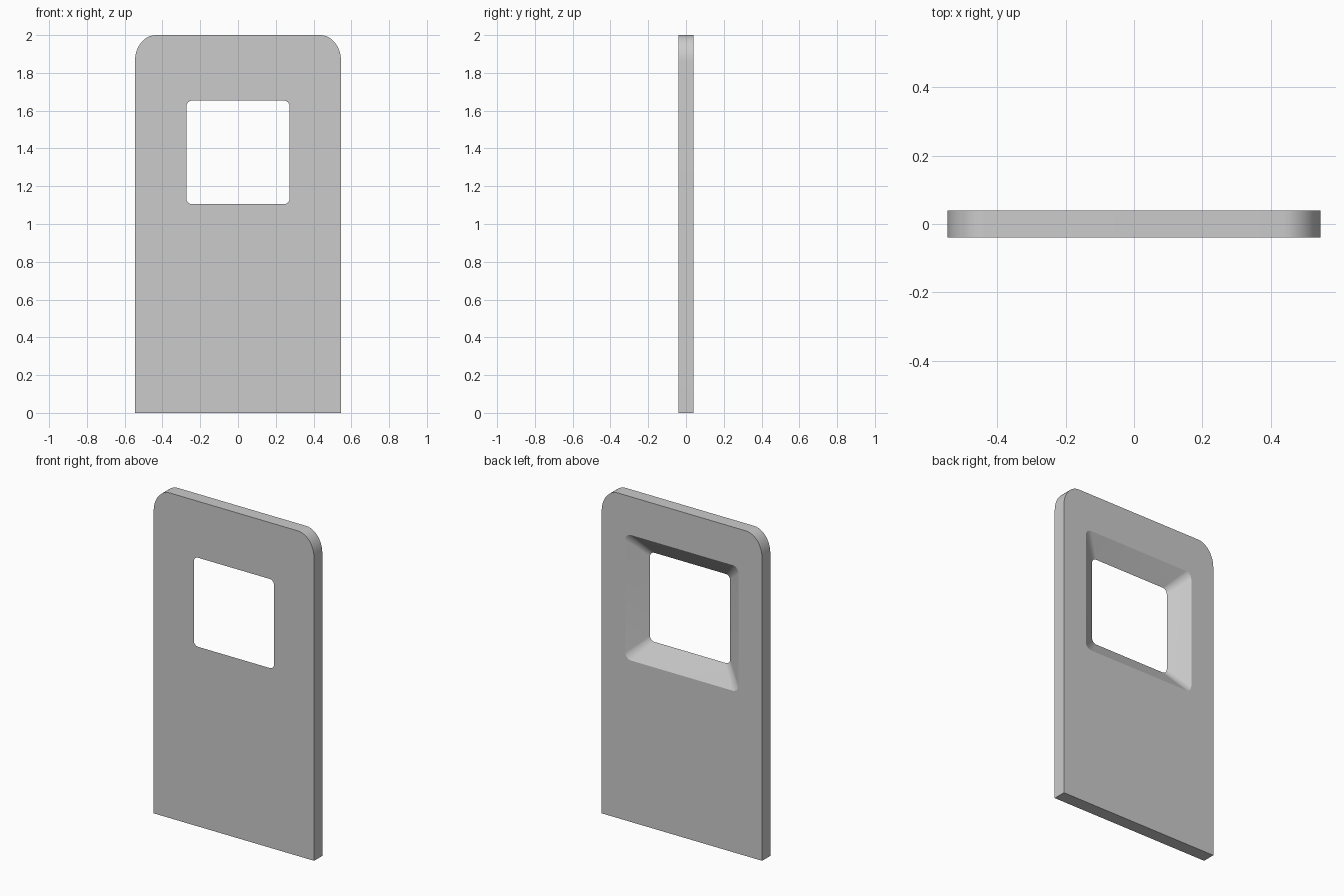
import bpy, bmesh, math

if "Cube" in bpy.data.objects:
    bpy.data.objects.remove(bpy.data.objects["Cube"])


def rounded_rect(x, z0, z1, top, bottom, y, seg=12):
    """Points around a rectangle; top/bottom are (rx, rz) corner radii, or None for sharp."""
    corners = [(1, z1, 0, top), (-1, z1, 90, top), (-1, z0, 180, bottom), (1, z0, 270, bottom)]
    pts = []
    for sx, z, start, radii in corners:
        if radii is None:
            pts.append((sx * x, y, z))
            continue
        rx, rz = radii
        cx = sx * (x - rx)
        cz = z - rz if z == z1 else z + rz
        for i in range(seg + 1):
            a = math.radians(start + 90 * i / seg)
            pts.append((cx + rx * math.cos(a), y, cz + rz * math.sin(a)))
    return pts


def add_ring(bm, pts):
    verts = [bm.verts.new(p) for p in pts]
    edges = [bm.edges.new((verts[i - 1], verts[i])) for i in range(len(verts))]
    return verts, edges


def wall(bm, a, b):
    for i in range(len(a)):
        bm.faces.new((a[i - 1], a[i], b[i], b[i - 1]))


HALF = 0.04
bm = bmesh.new()

# Panel outline, front and back
outer = [add_ring(bm, rounded_rect(0.546, 0, 2, (0.11, 0.14), None, y)) for y in (-HALF, HALF)]

# Window opening, flaring wider towards the back
inner = [add_ring(bm, rounded_rect(0.273, 1.105, 1.653, (0.03, 0.03), (0.03, 0.03), -HALF)),
         add_ring(bm, rounded_rect(0.385, 0.993, 1.765, (0.04, 0.04), (0.04, 0.04), HALF))]

# Flat faces around the window
for (_, oe), (_, ie) in zip(outer, inner):
    bmesh.ops.triangle_fill(bm, edges=oe + ie, use_beauty=True)

# Rim and sloped window reveal
wall(bm, outer[0][0], outer[1][0])
wall(bm, inner[0][0], inner[1][0])
bmesh.ops.recalc_face_normals(bm, faces=bm.faces)

mesh = bpy.data.meshes.new("window_panel")
bm.to_mesh(mesh)
bm.free()
panel = bpy.data.objects.new("window_panel", mesh)
bpy.context.collection.objects.link(panel)
bpy.context.view_layer.objects.active = panel
panel.select_set(True)
bpy.ops.object.shade_smooth_by_angle(angle=math.radians(25))
